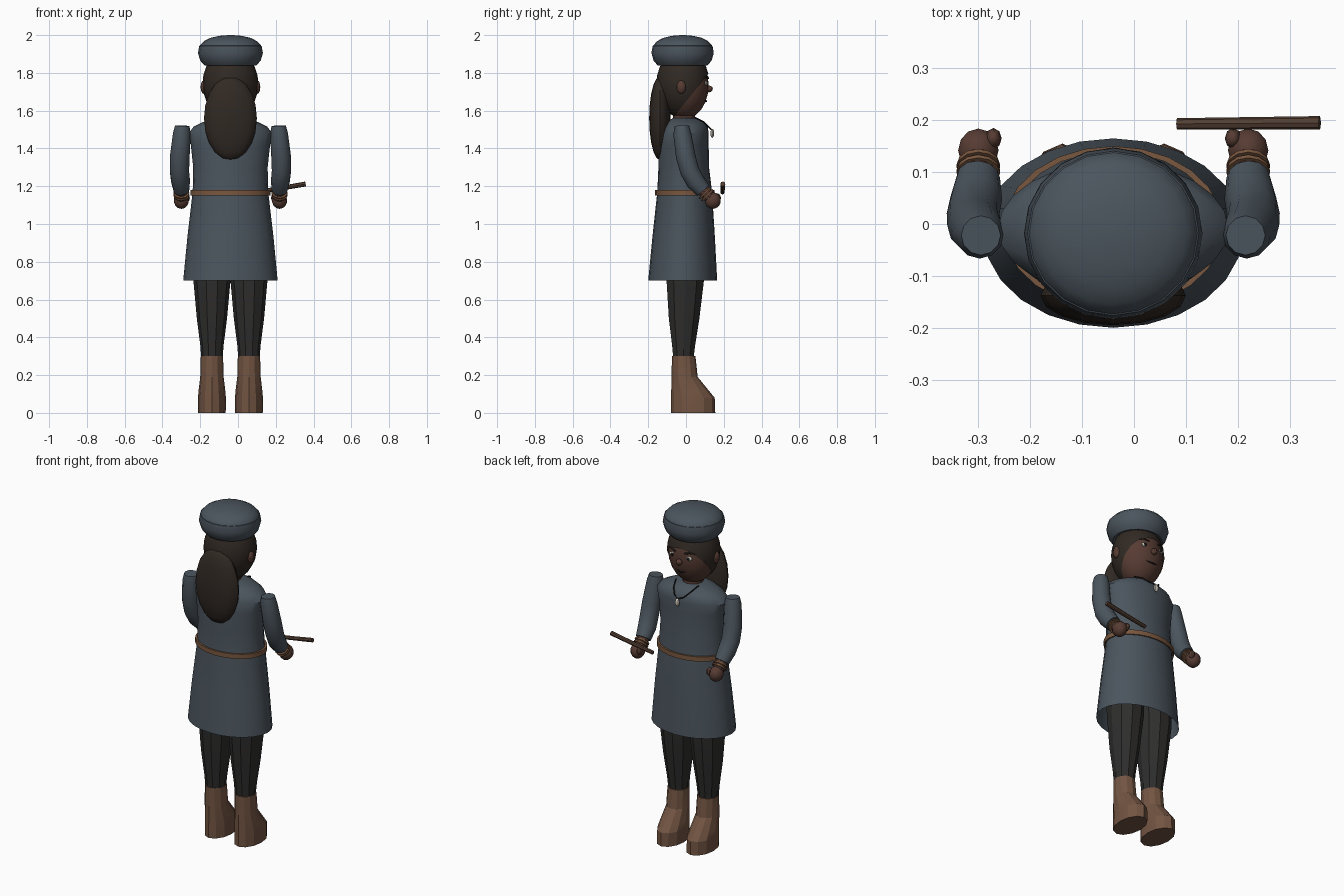
import bpy, bmesh, math
from mathutils import Vector, Matrix

CX = -0.04  # body centre line


def material(name, rgb):
    m = bpy.data.materials.new(name)
    m.diffuse_color = (*rgb, 1)
    return m


CLOTH = material("cloth", (0.07, 0.09, 0.11))
SKIN = material("skin", (0.095, 0.045, 0.033))
HAIR = material("hair", (0.03, 0.022, 0.017))
LEGGING = material("legging", (0.028, 0.027, 0.026))
BOOT = material("boot_leather", (0.17, 0.09, 0.055))
BELT = material("belt_leather", (0.19, 0.095, 0.05))
WOOD = material("wood", (0.09, 0.05, 0.033))
IVORY = material("ivory", (0.6, 0.56, 0.48))
DARK = material("dark", (0.01, 0.01, 0.01))


def finish(name, bm, mat, smooth=35):
    bmesh.ops.recalc_face_normals(bm, faces=bm.faces)
    me = bpy.data.meshes.new(name)
    bm.to_mesh(me)
    bm.free()
    ob = bpy.data.objects.new(name, me)
    bpy.context.collection.objects.link(ob)
    me.materials.append(mat)
    if smooth:
        bpy.ops.object.select_all(action='DESELECT')
        ob.select_set(True)
        bpy.context.view_layer.objects.active = ob
        bpy.ops.object.shade_smooth_by_angle(angle=math.radians(smooth))
    return ob


def loft(name, rings, n, mat, smooth=35, bottom=True, top=True):
    """rings: (centre, half-axis u, half-axis v)"""
    bm = bmesh.new()
    loops = []
    for c, u, v in rings:
        loops.append([bm.verts.new(Vector(c) + Vector(u) * math.cos(a) + Vector(v) * math.sin(a))
                      for a in (2 * math.pi * i / n for i in range(n))])
    for a, b in zip(loops, loops[1:]):
        for i in range(n):
            j = (i + 1) % n
            bm.faces.new((a[i], a[j], b[j], b[i]))
    if bottom:
        bm.faces.new(loops[0])
    if top:
        bm.faces.new(loops[-1])
    return finish(name, bm, mat, smooth)


def stack(name, x, rows, n, mat, **kw):
    """horizontal ovals: (z, half width, back y, front y)"""
    return loft(name, [((x, (a + b) / 2, z), (w, 0, 0), (0, (b - a) / 2, 0))
                       for z, w, a, b in rows], n, mat, **kw)


def tube(name, pts, radii, n, mat, **kw):
    P = [Vector(p) for p in pts]
    rings = []
    for i, p in enumerate(P):
        t = (P[min(i + 1, len(P) - 1)] - P[max(i - 1, 0)]).normalized()
        ref = Vector((1, 0, 0)) if abs(t.x) < 0.8 else Vector((0, 0, 1))
        v = t.cross(ref).normalized()
        u = v.cross(t)
        rings.append((p, u * radii[i], v * radii[i]))
    return loft(name, rings, n, mat, **kw)


def ball(name, c, r, mat, seg=16, cut=None, smooth=35):
    bm = bmesh.new()
    bmesh.ops.create_uvsphere(bm, u_segments=seg, v_segments=max(6, seg * 5 // 8), radius=1,
                              matrix=Matrix.Translation(c) @ Matrix.Diagonal((*r, 1)))
    if cut:
        bmesh.ops.bisect_plane(bm, geom=bm.verts[:] + bm.edges[:] + bm.faces[:],
                               plane_co=cut[0], plane_no=cut[1], clear_outer=True)
    return finish(name, bm, mat, smooth)


# Tunic, open at the hem, and belt
stack("tunic", CX, [(0.70, 0.25, -0.20, 0.165), (0.93, 0.228, -0.178, 0.153),
                    (1.17, 0.2, -0.152, 0.138), (1.30, 0.197, -0.146, 0.122),
                    (1.42, 0.21, -0.145, 0.12), (1.48, 0.222, -0.138, 0.12),
                    (1.515, 0.195, -0.125, 0.115), (1.54, 0.145, -0.105, 0.095),
                    (1.56, 0.075, -0.07, 0.06)], 24, CLOTH, bottom=False)
stack("belt", CX, [(1.152, 0.205, -0.157, 0.143), (1.152, 0.212, -0.164, 0.15),
                   (1.18, 0.212, -0.164, 0.15), (1.18, 0.2, -0.155, 0.14)], 24, BELT,
      bottom=False, top=False)

for s, side in ((-1, "left"), (1, "right")):
    # Leg and boot
    x = CX + s * 0.098
    stack("legging_" + side, x, [(0.27, 0.055, -0.068, 0.04), (0.36, 0.062, -0.077, 0.052),
                                 (0.50, 0.08, -0.095, 0.075), (0.70, 0.098, -0.108, 0.1),
                                 (0.99, 0.112, -0.115, 0.1)], 10, LEGGING, smooth=20)
    stack("boot_" + side, x, [(0, 0.073, -0.08, 0.155), (0.08, 0.074, -0.08, 0.152),
                              (0.125, 0.07, -0.078, 0.115), (0.19, 0.062, -0.076, 0.062),
                              (0.30, 0.059, -0.075, 0.05)], 12, BOOT, smooth=20)
    # Sleeve, forearm, bracelet and fist
    x = CX + s * 0.26
    tube("sleeve_" + side, [(x - s * 0.005, -0.022, 1.52), (x - s * 0.003, -0.02, 1.48),
                            (x + s * 0.008, -0.002, 1.36), (x + s * 0.01, 0.02, 1.28),
                            (x + s * 0.004, 0.05, 1.225), (x, 0.09, 1.178)],
         [0.038, 0.047, 0.052, 0.051, 0.05, 0.042], 12, CLOTH, smooth=50)
    tube("wrist_" + side, [(x, 0.07, 1.20), (x, 0.13, 1.135)], [0.035, 0.032], 10, SKIN)
    for k, y in enumerate((0.101, 0.112)):
        z = 1.27 - y * 1.05
        tube(f"bracelet_{side}_{k}", [(x, y - 0.003, z + 0.003), (x, y + 0.003, z - 0.003)],
             [0.042, 0.042], 12, BELT)
    ball("fist_" + side, (x, 0.142, 1.124), (0.04, 0.043, 0.044), SKIN, 12)
    ball("thumb_" + side, (x - s * 0.029, 0.165, 1.138), (0.016, 0.02, 0.024), SKIN, 8)

    # Ear, eye, pupil and eyebrow
    ball("ear_" + side, (CX + s * 0.142, -0.025, 1.725), (0.017, 0.025, 0.036), SKIN, 10)
    ball("eye_" + side, (CX + s * 0.055, 0.106, 1.745), (0.02, 0.009, 0.013), IVORY, 10)
    ball("pupil_" + side, (CX + s * 0.054, 0.113, 1.745), (0.01, 0.005, 0.01), DARK, 8)
    tube("eyebrow_" + side, [(CX + s * 0.03, 0.118, 1.772), (CX + s * 0.058, 0.11, 1.78),
                             (CX + s * 0.085, 0.095, 1.774)], [0.005, 0.006, 0.003], 6, HAIR)

# Head and face
stack("neck", CX, [(1.52, 0.06, -0.07, 0.05), (1.64, 0.055, -0.065, 0.045)], 12, SKIN)
ball("head", (CX, -0.01, 1.735), (0.138, 0.13, 0.18), SKIN, 20, smooth=40)
ball("nose", (CX, 0.122, 1.715), (0.018, 0.02, 0.018), SKIN, 10)
tube("mouth", [(CX - 0.035, 0.098, 1.657), (CX, 0.108, 1.65), (CX + 0.035, 0.098, 1.657)],
     [0.003, 0.005, 0.003], 6, DARK)

# Hair: cap cut along the hairline, and long fall down the back
ball("hair_cap", (CX, -0.016, 1.742), (0.148, 0.141, 0.183), HAIR, 20,
     cut=((CX, 0.11, 1.785), (0, 0.23, -0.185)), smooth=40)
ball("hair_fall", (CX, -0.138, 1.56), (0.14, 0.057, 0.222), HAIR, 16, smooth=40)

# Round hat: rolled band and domed crown
stack("hat_band", CX, [(z, r, -0.018 - r * 0.96, -0.018 + r * 0.96) for z, r in
                       ((1.845, 0.12), (1.84, 0.138), (1.865, 0.16), (1.905, 0.172),
                        (1.943, 0.165), (1.95, 0.14))], 20, CLOTH, smooth=30)
stack("hat_crown", CX, [(z, r, -0.018 - r * 0.96, -0.018 + r * 0.96) for z, r in
                        ((1.92, 0.166), (1.945, 0.162), (1.967, 0.142), (1.985, 0.108),
                         (1.996, 0.06), (2.0, 0.012))], 20, CLOTH)

# Necklace cord and pendant
tube("necklace_cord", [(CX - 0.075, 0.045, 1.565), (CX - 0.058, 0.092, 1.542),
                       (CX - 0.03, 0.122, 1.512), (CX, 0.135, 1.5),
                       (CX + 0.03, 0.122, 1.512), (CX + 0.058, 0.092, 1.542),
                       (CX + 0.075, 0.045, 1.565)], [0.004] * 7, 6, DARK)
ball("pendant", (CX, 0.139, 1.48), (0.015, 0.01, 0.024), IVORY, 8)

# Thin wooden stick in the right fist
tube("stick", [(0.083, 0.193, 1.167), (0.22, 0.194, 1.188), (0.358, 0.195, 1.212)],
     [0.011, 0.012, 0.013], 8, WOOD)
